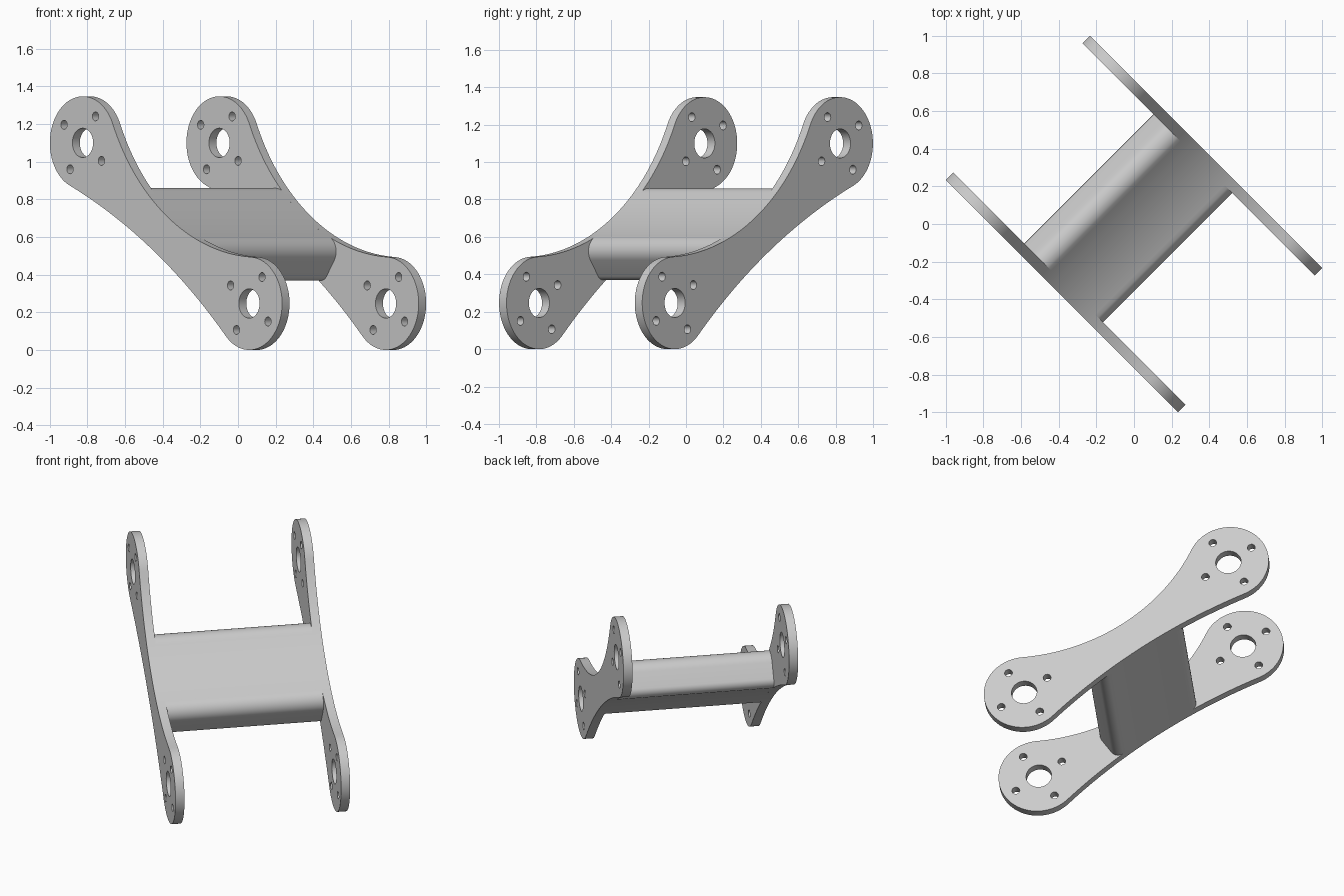
import bpy, bmesh
from math import sin, cos, pi, sqrt, atan2, radians
from mathutils import Matrix, Vector

if "Cube" in bpy.data.objects:
    bpy.data.objects.remove(bpy.data.objects["Cube"], do_unlink=True)

# Link dimensions, in a frame whose X runs along the link
REACH, LOBE = 0.757, 0.247        # half distance between bores, lobe radius
TOP, BOTTOM = 0.034, 0.174        # half heights at the waist
OUTER, INNER = 0.541, 0.485       # plate faces, from the middle
MID_Z, TILT = 0.6735, radians(34.3)

grey = bpy.data.materials.new("Light grey")
grey.use_nodes = True
colour = (0.6, 0.6, 0.6, 1)
grey.diffuse_color = colour
grey.node_tree.nodes["Principled BSDF"].inputs["Base Color"].default_value = colour

# Link frame: X slopes down along the link, Y points up from it
across = Vector((1, -1, 0)).normalized()
up = Vector((0, 0, 1))
along = across * cos(TILT) - up * sin(TILT)
above = across * sin(TILT) + up * cos(TILT)
side = along.cross(above)


def arc(cx, cy, r, a, b, n):
    return [(cx + r * cos(a + (b - a) * i / n), cy + r * sin(a + (b - a) * i / n))
            for i in range(n + 1)]


def waist(t):
    """Radius and centre distance of the arc tangent to both lobes."""
    r = (REACH ** 2 + t ** 2 - LOBE ** 2) / (2 * (LOBE - t))
    return r, t + r


R_TOP, C_TOP = waist(TOP)
R_LOW, C_LOW = waist(BOTTOM)


def top_y(x):
    return C_TOP - sqrt(R_TOP ** 2 - x ** 2)


def low_y(x):
    return sqrt(R_LOW ** 2 - x ** 2) - C_LOW


def extrude(name, loops, half, offset):
    """Fill the loops (inner ones become holes) and thicken them."""
    curve = bpy.data.curves.new(name, "CURVE")
    curve.dimensions = "2D"
    curve.fill_mode = "BOTH"
    curve.extrude = half
    for loop in loops:
        spline = curve.splines.new("POLY")
        spline.points.add(len(loop) - 1)
        for point, (x, y) in zip(spline.points, loop):
            point.co = (x, y, 0, 1)
        spline.use_cyclic_u = True
    obj = bpy.data.objects.new(name, curve)
    bpy.context.collection.objects.link(obj)
    bpy.ops.object.select_all(action="DESELECT")
    obj.select_set(True)
    bpy.context.view_layer.objects.active = obj
    bpy.ops.object.convert(target="MESH")
    obj = bpy.context.object
    mesh = obj.data
    bm = bmesh.new()
    bm.from_mesh(mesh)
    bmesh.ops.remove_doubles(bm, verts=bm.verts, dist=1e-5)
    bmesh.ops.recalc_face_normals(bm, faces=bm.faces)
    bm.to_mesh(mesh)
    bm.free()
    mesh.materials.clear()
    mesh.materials.append(grey)
    frame = Matrix((along, above, side)).transposed().to_4x4()
    frame.translation = up * MID_Z + side * offset
    obj.matrix_world = frame
    bpy.ops.object.shade_smooth_by_angle(angle=radians(30))
    return obj


# Plate outline: right lobe, concave top, left lobe, shallow underside
a_top = atan2(C_TOP, -REACH)
a_low = atan2(-C_LOW, -REACH)
outline = arc(REACH, 0, LOBE, a_low, a_top, 48)
sweep = atan2(REACH, C_TOP)
outline += arc(0, C_TOP, R_TOP, -pi / 2 + sweep, -pi / 2 - sweep, 40)[1:-1]
outline += arc(-REACH, 0, LOBE, pi - a_top, pi - a_low, 48)
sweep = atan2(REACH, C_LOW)
outline += arc(0, -C_LOW, R_LOW, pi / 2 + sweep, pi / 2 - sweep, 40)[1:-1]

# Bore and four bolt holes in each lobe
holes = []
for cx in (-REACH, REACH):
    holes.append(arc(cx, 0, 0.078, 0, 2 * pi, 40)[:-1])
    for k in range(4):
        a = k * pi / 2
        holes.append(arc(cx + 0.17 * cos(a), 0.17 * sin(a), 0.024, 0, 2 * pi, 20)[:-1])

centre = (OUTER + INNER) / 2
for name, sign in (("front_plate", 1), ("back_plate", -1)):
    extrude(name, [outline] + holes, (OUTER - INNER) / 2, sign * centre)

# Cross bar: the plate's waist with rounded corners, flush with its edges
END, R1, R2 = 0.308, 0.085, 0.05
x1, x2 = END - R1, END - R2
section = arc(x2, low_y(x2) + R2, R2, -pi / 2, 0, 10)
section += arc(x1, top_y(x1) - R1, R1, 0, pi / 2, 12)
section += [(x1 - 2 * x1 * i / 20, top_y(x1 - 2 * x1 * i / 20)) for i in range(1, 20)]
section += arc(-x1, top_y(x1) - R1, R1, pi / 2, pi, 12)
section += arc(-x2, low_y(x2) + R2, R2, pi, 1.5 * pi, 10)
section += [(-x2 + 2 * x2 * i / 20, low_y(-x2 + 2 * x2 * i / 20)) for i in range(1, 20)]
extrude("cross_bar", [section], INNER, 0)
